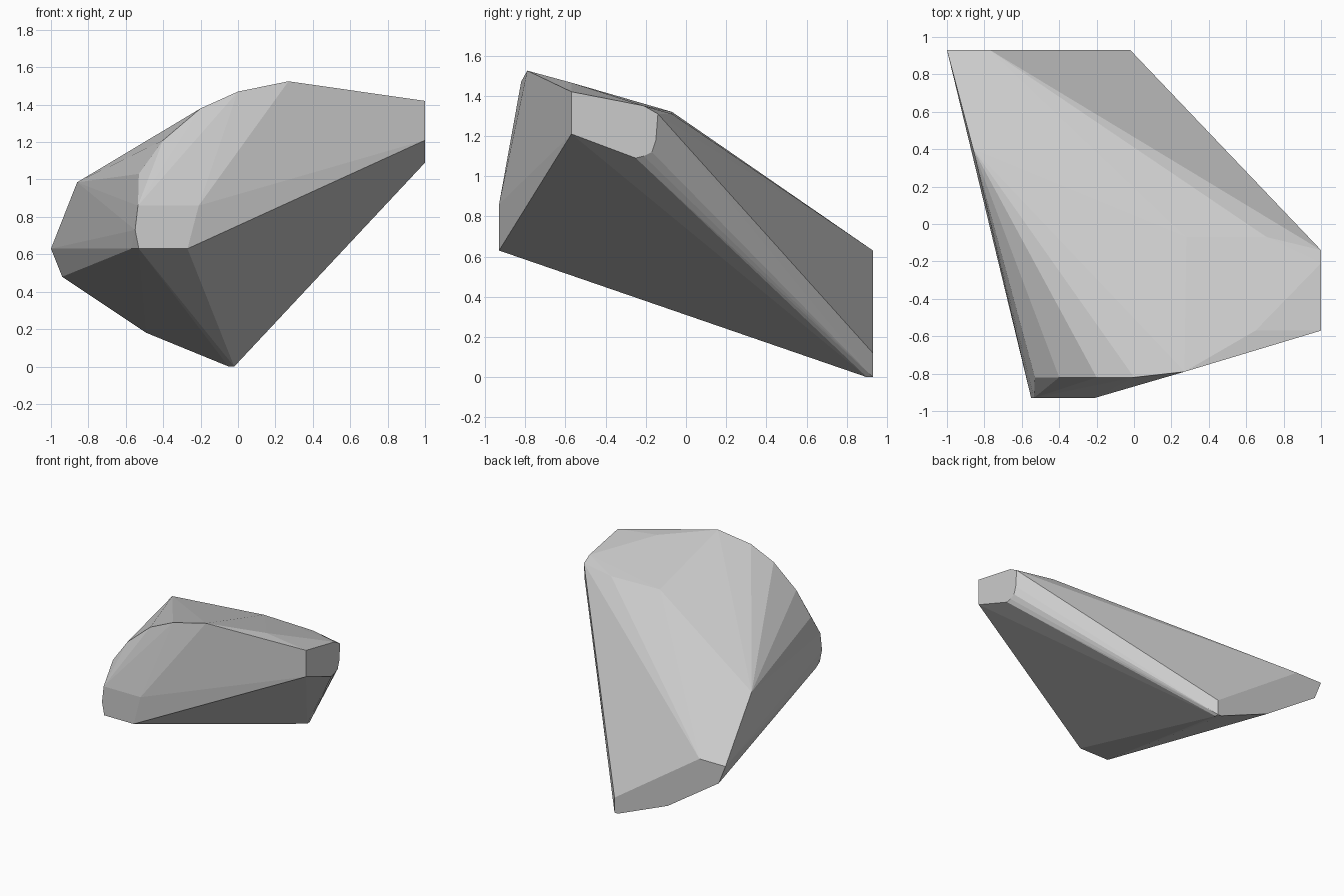
import bpy, bmesh

if "Cube" in bpy.data.objects:
    bpy.data.objects.remove(bpy.data.objects["Cube"])

# flat end profiles of the faceted boulder
back_xz = [(-1, .63), (-.94, .48), (-.49, .18), (-.05, 0), (-.02, 0), (-.02, .12), (-.77, .63)]
front_xz = [(-.55, .73), (-.53, .63), (-.27, .63), (-.21, .86), (-.535, .86)]
right_yz = [(-.57, 1.42), (-.57, 1.21), (-.25, 1.09), (-.21, 1.10), (-.17, 1.12),
            (-.15, 1.18), (-.14, 1.31), (-.21, 1.35)]
# rounded crest just behind the front facet
crest_xz = [(-.57, .63), (-.53, 1.03), (-.4, 1.21), (-.2, 1.38), (0, 1.47)]
# single ridge corners
corners = [(.27, -.79, 1.525), (.65, -.57, 1.465), (.71, -.07, 1.31),
           (.28, -.07, 1.32), (-.86, .4, .985), (-.02, .9, 0)]

points = [(x, .93, z) for x, z in back_xz]
points += [(x, -.93, z) for x, z in front_xz]
points += [(1, y, z) for y, z in right_yz]
points += [(x, -.82, z) for x, z in crest_xz]
points += corners

# wrap the profiles in a convex skin
bm = bmesh.new()
for p in points:
    bm.verts.new(p)
hull = bmesh.ops.convex_hull(bm, input=bm.verts[:])
spare = {g for g in hull["geom_interior"] + hull["geom_unused"]
         if isinstance(g, bmesh.types.BMVert)}
bmesh.ops.delete(bm, geom=list(spare), context='VERTS')
bmesh.ops.dissolve_limit(bm, angle_limit=.01, verts=bm.verts[:], edges=bm.edges[:])
bmesh.ops.recalc_face_normals(bm, faces=bm.faces[:])

mesh = bpy.data.meshes.new("boulder")
bm.to_mesh(mesh)
bm.free()
bpy.context.collection.objects.link(bpy.data.objects.new("boulder", mesh))
